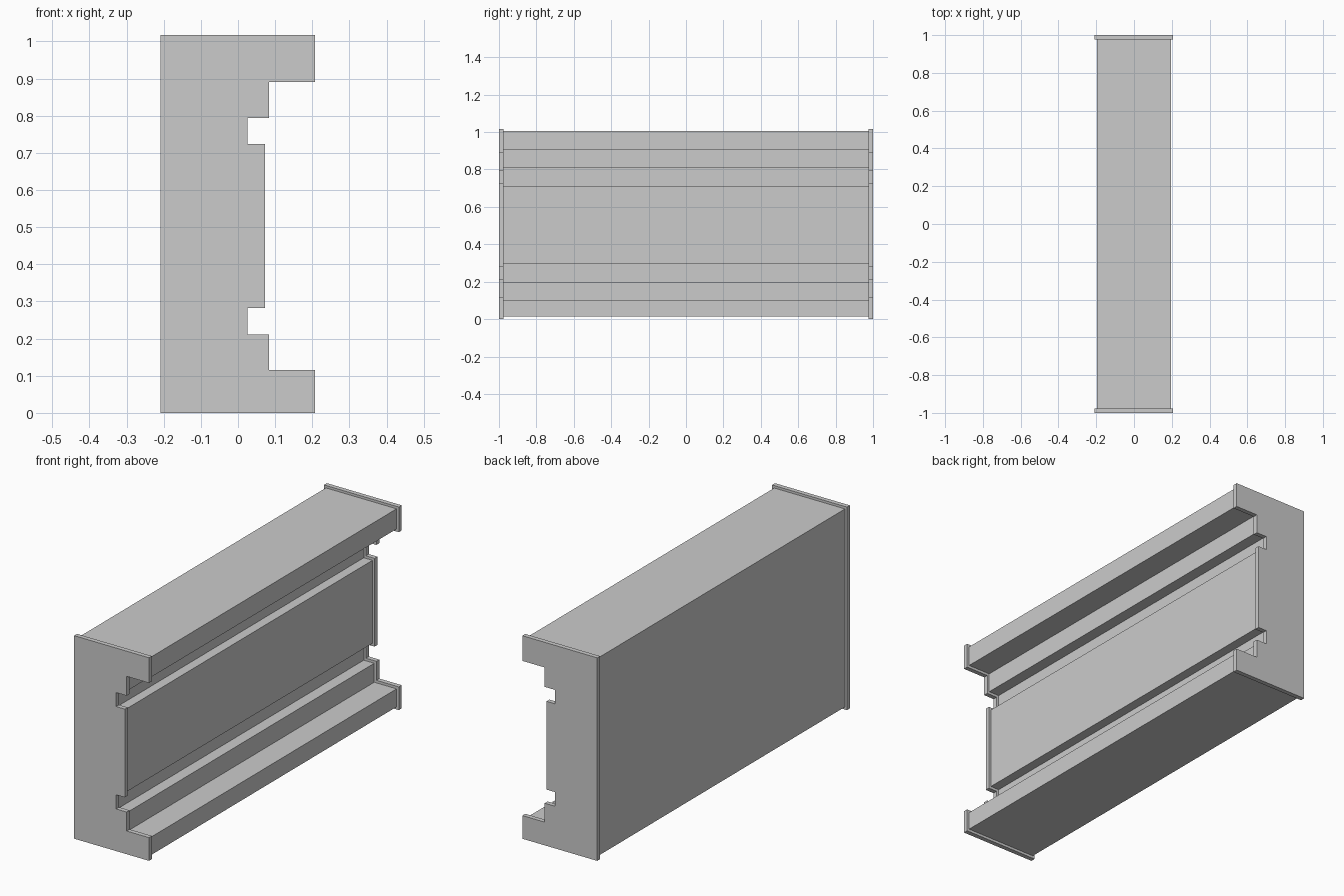
import bpy, bmesh

if "Cube" in bpy.data.objects:
    bpy.data.objects.remove(bpy.data.objects["Cube"])

# Cross-section of the trunking in (x, z), shared by body and end plates
def section(x, z):
    left, lip, step, groove, panel = x
    z0, z1, z2, z3, z4, z5, z6, z7 = z
    return [(left, z0), (lip, z0), (lip, z1), (step, z1), (step, z2),
            (groove, z2), (groove, z3), (panel, z3), (panel, z4),
            (groove, z4), (groove, z5), (step, z5), (step, z6),
            (lip, z6), (lip, z7), (left, z7)]

def extrude(name, outline, y0, y1):
    bm = bmesh.new()
    face = bm.faces.new([bm.verts.new((x, y0, z)) for x, z in outline])
    ext = bmesh.ops.extrude_face_region(bm, geom=[face])
    verts = [v for v in ext["geom"] if isinstance(v, bmesh.types.BMVert)]
    bmesh.ops.translate(bm, verts=verts, vec=(0, y1 - y0, 0))
    bmesh.ops.recalc_face_normals(bm, faces=bm.faces)
    mesh = bpy.data.meshes.new(name)
    bm.to_mesh(mesh)
    bm.free()
    obj = bpy.data.objects.new(name, mesh)
    bpy.context.collection.objects.link(obj)
    return obj

# Long stepped body
body = section((-0.197, 0.195, 0.071, 0.013, 0.061),
               (0.013, 0.103, 0.198, 0.295, 0.711, 0.807, 0.904, 1.005))
extrude("trunking_body", body, -0.977, 0.977)

# Slightly larger end plates with the same stepped outline
plate = section((-0.208, 0.207, 0.083, 0.025, 0.073),
                (0.0, 0.116, 0.211, 0.282, 0.724, 0.794, 0.891, 1.017))
extrude("front_end_plate", plate, -1.0, -0.977)
extrude("back_end_plate", plate, 0.977, 1.0)
